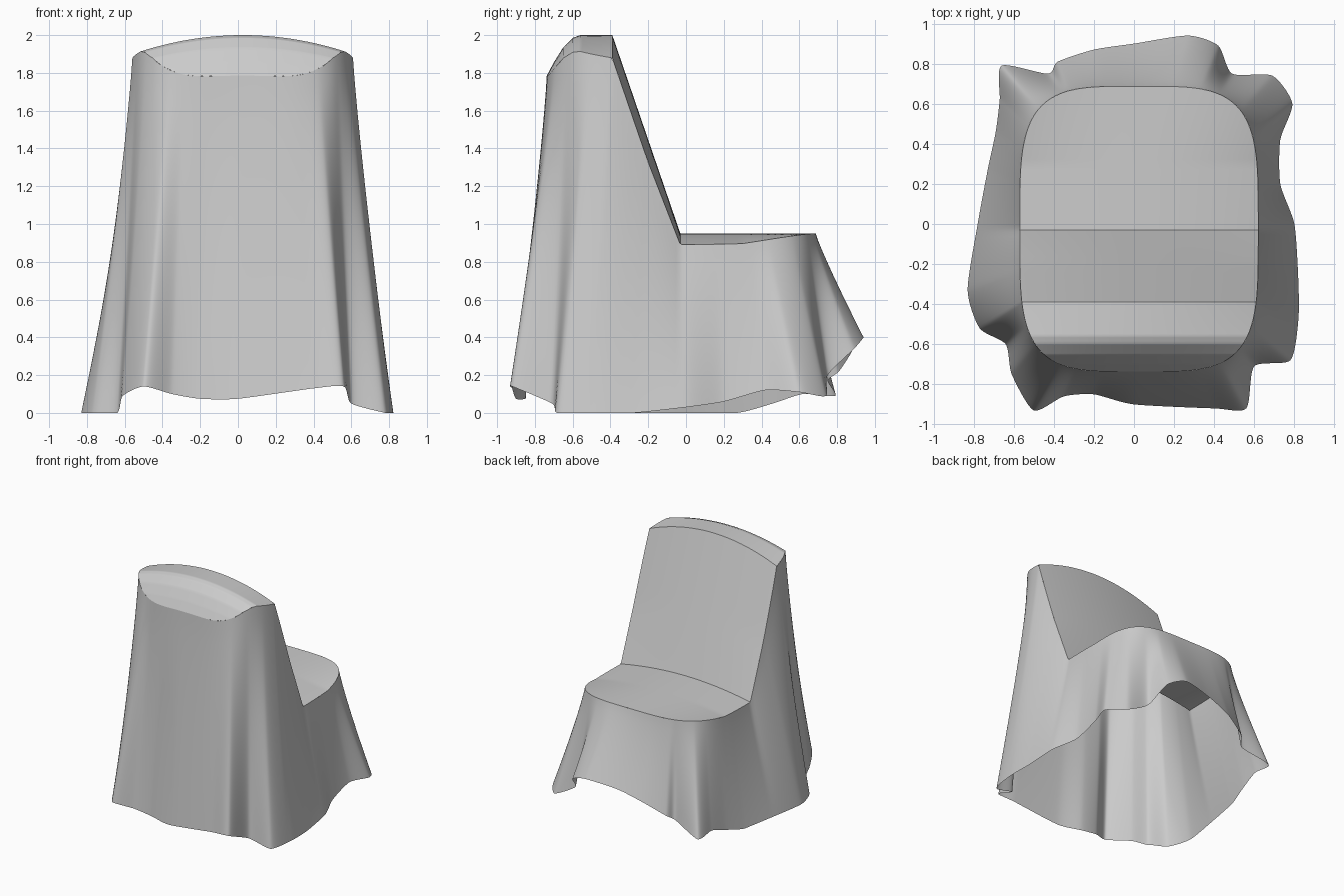
import bpy, math
from mathutils import Vector

if "Cube" in bpy.data.objects:
    bpy.data.objects.remove(bpy.data.objects["Cube"])

CX, CY, A, B, N = 0.025, -0.025, 0.595, 0.712, 4.0   # rounded-square plan of the cover


def lerp_table(table, v):
    if v <= table[0][0]:
        return table[0][1]
    for (a, p), (b, q) in zip(table, table[1:]):
        if v <= b:
            return p + (q - p) * (v - a) / (b - a)
    return table[-1][1]


# Side profile along y, and how much the cloth sags towards the left and right edges
PROFILE = [(-0.74, 1.78), (-0.70, 1.855), (-0.65, 1.935), (-0.6, 1.985), (-0.56, 2.0),
           (-0.39, 2.0), (-0.03, 0.95), (0.69, 0.95)]
SAG = [(-0.74, 0.07), (-0.6, 0.1), (-0.39, 0.125), (-0.2, 0.12), (-0.03, 0.06),
       (0.3, 0.055), (0.69, 0.0)]


def height(x, y):
    u = (x - CX) / A
    return lerp_table(PROFILE, y) - lerp_table(SAG, y) * u * u


def make(name, verts, faces, angle):
    me = bpy.data.meshes.new(name)
    me.from_pydata(verts, [], faces)
    ob = bpy.data.objects.new(name, me)
    bpy.context.collection.objects.link(ob)
    bpy.ops.object.select_all(action='DESELECT')
    ob.select_set(True)
    bpy.context.view_layer.objects.active = ob
    bpy.ops.object.shade_smooth_by_angle(angle=math.radians(angle))
    return ob


def grid_faces(rows, cols, closed):
    out = []
    for r in range(rows - 1):
        for c in range(cols if closed else cols - 1):
            d = (c + 1) % cols
            out.append((r * cols + c, r * cols + d, (r + 1) * cols + d, (r + 1) * cols + c))
    return out


# Top of the cover: back crown, backrest and seat in one sheet
ys = {CY + B * math.sin(math.pi * (i / 80 - 0.5)) for i in range(81)}
ys = sorted(ys | {y for y, _ in PROFILE if abs(y - CY) < B})
COLS = 41
top = []
for y in ys:
    w = A * max(0.0, 1 - min(1.0, abs((y - CY) / B)) ** N) ** (1 / N)
    w = max(w, 0.002)
    for i in range(COLS):
        x = CX + w * math.sin(math.pi * (i / (COLS - 1) - 0.5))
        top.append((x, y, height(x, y)))
make("seat_and_backrest", top, grid_faces(len(ys), COLS, False), 30)

# Hem of the hanging skirt, counter-clockwise: x, y, z
HEM = [(0.80, 0.0, 0.03), (0.73, 0.2, 0.06), (0.73, 0.42, 0.12), (0.79, 0.6, 0.11),
       (0.69, 0.74, 0.09), (0.49, 0.75, 0.2), (0.42, 0.89, 0.34), (0.27, 0.94, 0.40),
       (0.0, 0.90, 0.37), (-0.2, 0.87, 0.31), (-0.38, 0.81, 0.22), (-0.43, 0.75, 0.17),
       (-0.66, 0.79, 0.09), (-0.67, 0.62, 0.1), (-0.69, 0.46, 0.05), (-0.73, 0.27, 0.0),
       (-0.78, 0.0, 0.0), (-0.83, -0.33, 0.0), (-0.77, -0.52, 0.0), (-0.64, -0.6, 0.0),
       (-0.61, -0.75, 0.09), (-0.5, -0.93, 0.14), (-0.35, -0.86, 0.1), (-0.2, -0.85, 0.075),
       (0.0, -0.9, 0.075), (0.4, -0.92, 0.13), (0.56, -0.92, 0.14), (0.6, -0.71, 0.05),
       (0.78, -0.68, 0.0), (0.82, -0.48, 0.0), (0.82, -0.28, 0.0)]
STEPS, ROWS = 12, 20


def hem_curve():
    pts = [Vector(p) for p in HEM]
    n, out = len(pts), []
    for i in range(n):
        a, b, c, d = (pts[(i + k) % n] for k in (-1, 0, 1, 2))
        m, k = (c - a) * 0.35, (d - b) * 0.35
        for s in range(STEPS):
            t = s / STEPS
            p = (b * (2*t**3 - 3*t*t + 1) + m * (t**3 - 2*t*t + t)
                 + c * (3*t*t - 2*t**3) + k * (t**3 - t*t))
            p.z = max(p.z, 0.0)
            out.append(p)
    return out


def rim_point(p):
    dx, dy = p.x - CX, p.y - CY
    r = (abs(dx / A) ** N + abs(dy / B) ** N) ** (-1 / N)
    x, y = CX + dx * r, CY + dy * r
    return Vector((x, y, height(x, y)))


# Skirt: lofted from the rim down to the wavy hem, flaring more near the floor
hem = hem_curve()
rim = [rim_point(p) for p in hem]
skirt = []
for j in range(ROWS):
    t = j / (ROWS - 1)
    for a, b in zip(rim, hem):
        f = t ** (1.0 + 0.15 * min(1.0, a.z / 1.5))
        q = a.lerp(b, f)
        skirt.append((q.x, q.y, a.z + (b.z - a.z) * t))
faces = [f[::-1] for f in grid_faces(ROWS, len(hem), True)]
make("draped_skirt", skirt, faces, 50)
